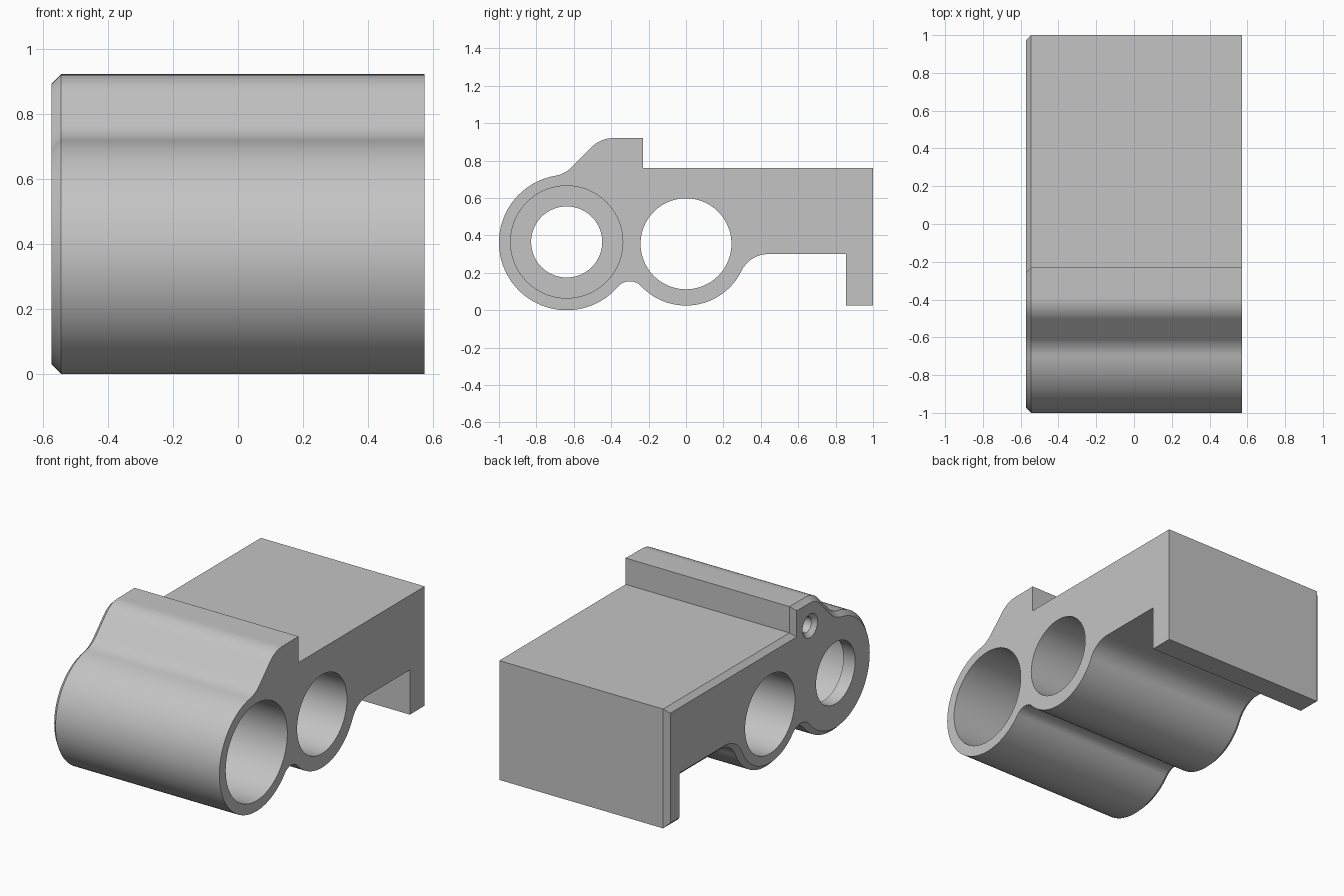
import bpy, bmesh, math
from mathutils import Vector

if "Cube" in bpy.data.objects:
    bpy.data.objects.remove(bpy.data.objects["Cube"], do_unlink=True)

HALF, CHAMFER = 0.573, 0.029
FRONT, FRONT_R = Vector((-0.638, 0.362)), 0.362    # centres are (y, z)
MID, MID_R = Vector((0, 0.355)), 0.33
RIB, RIB_R = Vector((-0.39, 0.76)), 0.16

steel = bpy.data.materials.new("plain grey")
steel.use_nodes = True
steel.diffuse_color = (0.55, 0.55, 0.55, 1)
steel.node_tree.nodes["Principled BSDF"].inputs["Base Color"].default_value = steel.diffuse_color


def angle(a, b):
    """Direction from a to b, in radians."""
    return math.atan2(b.y - a.y, b.x - a.x)


def arc(centre, radius, start, end, turn):
    """Arc points; turn is 1 for counterclockwise, -1 for clockwise."""
    sweep = (turn * (end - start)) % math.tau
    n = max(8, round(sweep / math.radians(4)))
    angles = [start + turn * sweep * i / n for i in range(n + 1)]
    return [centre + radius * Vector((math.cos(a), math.sin(a))) for a in angles]


# Fillets that blend the two barrels, the underside and the rib
valley_r, under_r, neck_r = 0.083, 0.16, 0.167
d = MID - FRONT
r1, r2 = FRONT_R + valley_r, MID_R + valley_r
along = (r1 * r1 - r2 * r2 + d.length_squared) / (2 * d.length)
u = d.normalized()
valley = FRONT + u * along + Vector((u.y, -u.x)) * math.sqrt(r1 * r1 - along * along)
under = Vector((0.44, 0.30 - under_r))
neck = FRONT + (FRONT_R + neck_r) * Vector((-0.171, 0.985))

# Side outline, counterclockwise
outline = arc(FRONT, FRONT_R, angle(FRONT, neck), angle(FRONT, valley), 1)
outline += arc(valley, valley_r, angle(valley, FRONT), angle(valley, MID), -1)[1:]
outline += arc(MID, MID_R, angle(MID, valley), angle(MID, under), 1)[1:]
outline += arc(under, under_r, angle(under, MID), math.pi / 2, -1)[1:]
outline += [Vector(p) for p in [(0.855, 0.30), (0.855, 0.025), (1, 0.025),
                                (1, 0.76), (-0.23, 0.76), (-0.23, 0.922)]]
outline += arc(RIB, RIB_R, math.pi / 2, math.pi * 0.75, 1)
outline += arc(neck, neck_r, -math.pi / 4, angle(neck, FRONT), -1)[:-1]

# Solid body with one chamfered end
bm = bmesh.new()
verts = [bm.verts.new((-HALF + CHAMFER, p.x, p.y)) for p in reversed(outline)]
cap = bm.faces.new(verts)
far = bmesh.ops.extrude_face_region(bm, geom=[cap], use_keep_orig=True)
bmesh.ops.translate(bm, vec=(2 * HALF - CHAMFER, 0, 0),
                    verts=[v for v in far["geom"] if isinstance(v, bmesh.types.BMVert)])
bmesh.ops.recalc_face_normals(bm, faces=bm.faces)
end = min(bm.faces, key=lambda f: f.calc_center_median().x)
bmesh.ops.inset_region(bm, faces=[end], thickness=CHAMFER, depth=CHAMFER,
                       use_even_offset=True, use_boundary=True)
mesh = bpy.data.meshes.new("bearing_block")
bm.to_mesh(mesh)
bm.free()
mesh.materials.append(steel)
block = bpy.data.objects.new("bearing_block", mesh)
bpy.context.collection.objects.link(block)
bpy.context.view_layer.objects.active = block
block.select_set(True)


def bore(centre, x0, x1, radius0, radius1=None, segments=96):
    """Cut a round or tapered hole along x."""
    bpy.ops.mesh.primitive_cone_add(
        vertices=segments, radius1=radius0, radius2=radius1 or radius0, depth=x1 - x0,
        location=((x0 + x1) / 2, centre[0], centre[1]), rotation=(0, math.pi / 2, 0))
    cutter = bpy.context.object
    cutter.hide_render = True
    bpy.context.view_layer.objects.active = block
    cut = block.modifiers.new("bore", 'BOOLEAN')
    cut.operation, cut.solver, cut.object = 'DIFFERENCE', 'EXACT', cutter
    bpy.ops.object.modifier_apply(modifier=cut.name)
    bpy.data.objects.remove(cutter, do_unlink=True)


bore((0, 0.355), -1, 1, 0.243)                                # middle bore
bore((-0.638, 0.365), -HALF + 0.08, 1, 0.30)                  # large bore
bore((-0.638, 0.365), -1, 0, 0.19)                            # opening in its end lip
bore((-0.39, 0.75), -HALF - 0.01, -HALF + 0.025, 0.083, 0.048, 48)  # countersink
bore((-0.39, 0.75), -1, -HALF + 0.35, 0.048, None, 48)        # small blind hole

block.select_set(True)
bpy.ops.object.shade_smooth_by_angle(angle=math.radians(30))
